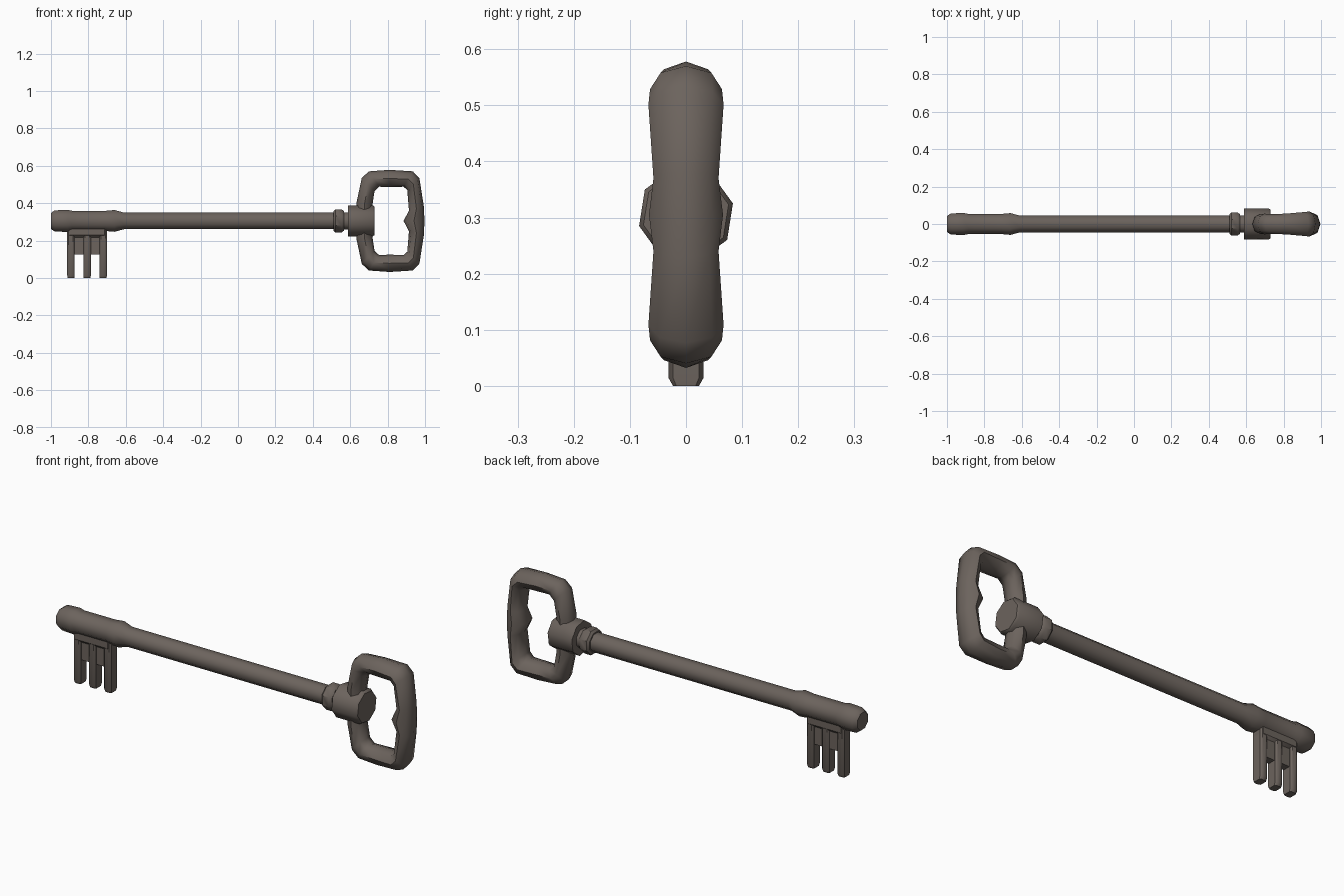
import bpy, bmesh, math
from mathutils import Vector

if "Cube" in bpy.data.objects:
    bpy.data.objects.remove(bpy.data.objects["Cube"])

AXIS_Z = 0.305
iron = bpy.data.materials.new("aged_iron")
iron.diffuse_color = (0.150, 0.126, 0.110, 1)
iron.use_nodes = True
iron.node_tree.nodes["Principled BSDF"].inputs["Base Color"].default_value = iron.diffuse_color


def finish(name, bm, angle=40):
    bmesh.ops.recalc_face_normals(bm, faces=bm.faces)
    me = bpy.data.meshes.new(name)
    bm.to_mesh(me)
    bm.free()
    ob = bpy.data.objects.new(name, me)
    bpy.context.collection.objects.link(ob)
    me.materials.append(iron)
    bpy.ops.object.select_all(action='DESELECT')
    ob.select_set(True)
    bpy.context.view_layer.objects.active = ob
    bpy.ops.object.shade_smooth_by_angle(angle=math.radians(angle))
    return ob


def skin(bm, rings, closed=False):
    """Bridge successive vertex rings; cap the ends unless closed."""
    vs = [[bm.verts.new(p) for p in r] for r in rings]
    n = len(vs[0])
    for i in range(len(vs) if closed else len(vs) - 1):
        a, b = vs[i], vs[(i + 1) % len(vs)]
        for j in range(n):
            k = (j + 1) % n
            bm.faces.new((a[j], a[k], b[k], b[j]))
    if not closed:
        bm.faces.new(vs[0])
        bm.faces.new(vs[-1])


def turned(name, profile, sides=8, angle=40, phase=0.5):
    """Part turned around the key's long axis from (x, radius) pairs."""
    bm = bmesh.new()
    rings = []
    for x, r in profile:
        ang = [2 * math.pi * (j + phase) / sides for j in range(sides)]
        rings.append([(x, r * math.cos(a), AXIS_Z + r * math.sin(a)) for a in ang])
    skin(bm, rings)
    return finish(name, bm, angle)


# shaft with thickened tip
turned("shaft", [(-1.0, 0.046), (-0.98, 0.061), (-0.91, 0.064), (-0.885, 0.058),
                 (-0.71, 0.058), (-0.66, 0.063), (-0.61, 0.048), (0.60, 0.048)], 8, 50)
# collar ring and square-shouldered hub
turned("collar", [(0.51, 0.055), (0.52, 0.066), (0.555, 0.066), (0.568, 0.055)], 8)
turned("neck", [(0.56, 0.05), (0.61, 0.05)], 8, 50)
turned("hub", [(0.588, 0.086), (0.72, 0.086), (0.73, 0.078)], 8, 50, 0.3)

# bow loop: outer point, inner point, half depth, for the upper half
half = [((0.997, 0.0), (0.885, 0.0), 0.066),
        ((0.994, 0.075), (0.914, 0.055), 0.058),
        ((0.970, 0.228), (0.905, 0.165), 0.067),
        ((0.935, 0.265), (0.885, 0.183), 0.064),
        ((0.81, 0.273), (0.81, 0.180), 0.055),
        ((0.70, 0.265), (0.755, 0.183), 0.054),
        ((0.662, 0.230), (0.730, 0.160), 0.055),
        ((0.633, 0.095), (0.718, 0.080), 0.053),
        ((0.635, 0.0), (0.715, 0.0), 0.053)]
flip = [((o[0], -o[1]), (i[0], -i[1]), h) for o, i, h in half[1:-1]]
rings = []
for o, i, h in half + flip[::-1]:
    po, pi = Vector((o[0], 0, AXIS_Z + o[1])), Vector((i[0], 0, AXIS_Z + i[1]))
    mid, arm = (po + pi) / 2, (po - pi) / 2
    rings.append([mid + arm * math.cos(t * math.pi / 4)
                  + Vector((0, h * math.sin(t * math.pi / 4), 0)) for t in range(8)])
bm = bmesh.new()
skin(bm, rings, closed=True)
finish("bow_loop", bm, 50)


def block(name, x0, x1, z0, z1, hy, taper):
    """Upright bar with chamfered corners and a narrowed foot."""
    bm = bmesh.new()
    cx, hx = (x0 + x1) / 2, (x1 - x0) / 2
    c = min(hx, hy) * 0.4
    out = [(hx, hy - c), (hx - c, hy), (c - hx, hy), (-hx, hy - c),
           (-hx, c - hy), (c - hx, -hy), (hx - c, -hy), (hx, c - hy)]
    levels = [(z0, taper), (z0 + 0.014, 1), (z1, 1)]
    skin(bm, [[(cx + x * (s if s == 1 else 0.93), y * s, z) for x, y in out] for z, s in levels])
    finish(name, bm, 40)


# bit: three teeth joined by a thinner web
for n, x in enumerate((-0.893, -0.807, -0.721)):
    block(f"tooth_{n + 1}", x - 0.02, x + 0.02, 0.0, 0.28, 0.031, 0.75)
block("bit_web", -0.90, -0.71, 0.125, 0.29, 0.02, 1)
block("bit_root", -0.913, -0.701, 0.215, 0.29, 0.033, 0.6)
